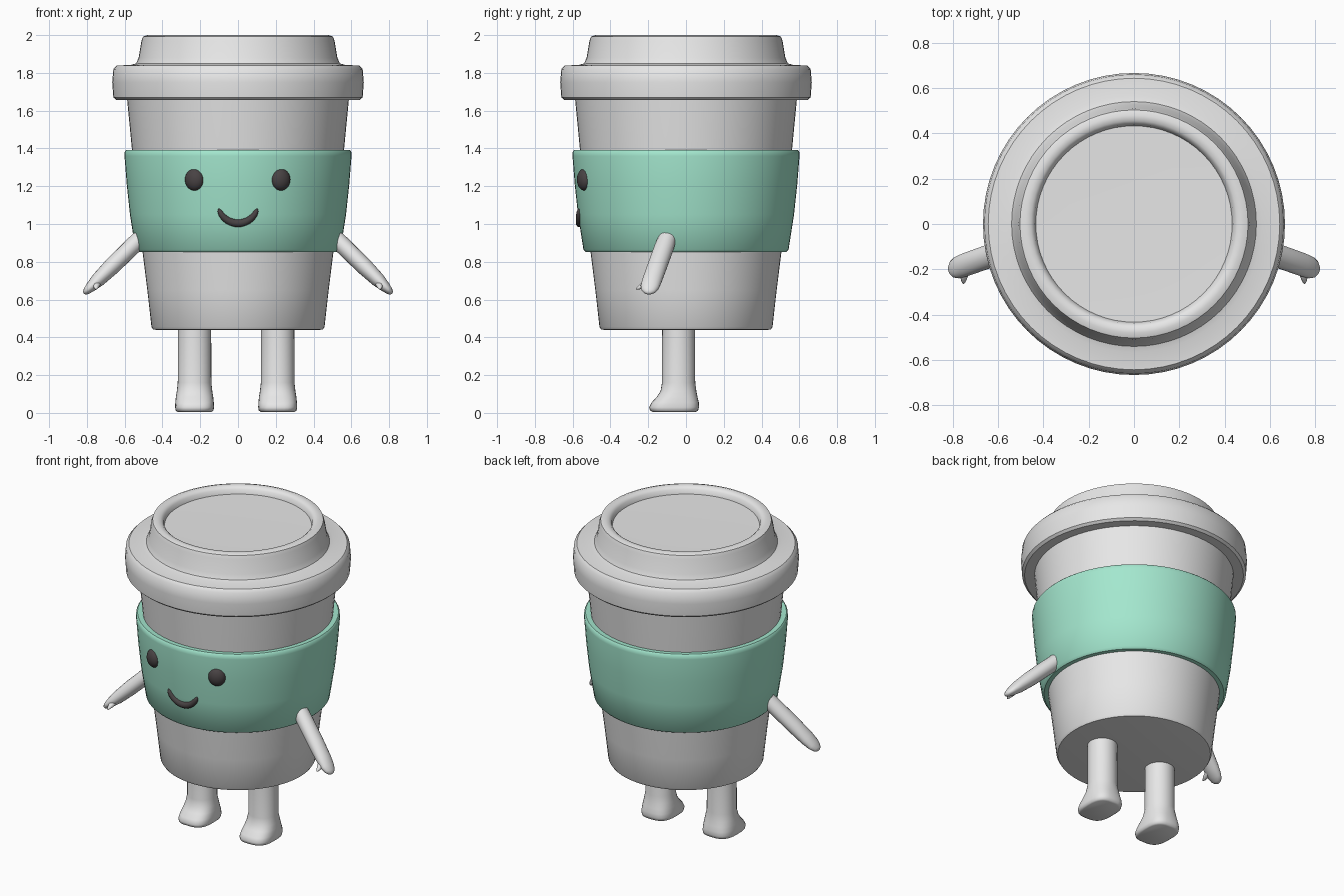
import bpy, bmesh, math
from mathutils import Vector, Matrix

if "Cube" in bpy.data.objects:
    bpy.data.objects.remove(bpy.data.objects["Cube"])


def material(name, rgb):
    m = bpy.data.materials.new(name)
    m.diffuse_color = (*rgb, 1)
    m.use_nodes = True
    m.node_tree.nodes["Principled BSDF"].inputs["Base Color"].default_value = m.diffuse_color
    return m


WHITE = material("paper_white", (0.80, 0.80, 0.80))
GREEN = material("mint_green", (0.37, 0.80, 0.62))
DARK = material("dark_brown", (0.065, 0.055, 0.057))


def loft(name, rings, mat, angle=40):
    """Skin a list of closed vertex rings and cap both ends."""
    bm = bmesh.new()
    rows = [[bm.verts.new(p) for p in r] for r in rings]
    n = len(rows[0])
    for a, b in zip(rows, rows[1:]):
        for i in range(n):
            j = (i + 1) % n
            bm.faces.new((a[i], a[j], b[j], b[i]))
    bm.faces.new(rows[0][::-1])
    bm.faces.new(rows[-1])
    bmesh.ops.recalc_face_normals(bm, faces=bm.faces)
    me = bpy.data.meshes.new(name)
    bm.to_mesh(me)
    bm.free()
    me.materials.append(mat)
    ob = bpy.data.objects.new(name, me)
    bpy.context.collection.objects.link(ob)
    bpy.ops.object.select_all(action='DESELECT')
    ob.select_set(True)
    bpy.context.view_layer.objects.active = ob
    bpy.ops.object.shade_smooth_by_angle(angle=math.radians(angle))
    return ob


def oval(c, u, v, n=64):
    """Ring of n points round c with half-axes u and v."""
    c, u, v = Vector(c), Vector(u), Vector(v)
    return [c + u * math.cos(2 * math.pi * i / n) + v * math.sin(2 * math.pi * i / n)
            for i in range(n)]


def lathe(name, profile, mat):
    return loft(name, [oval((0, 0, z), (r, 0, 0), (0, r, 0)) for r, z in profile], mat)


def tube(name, path, side, mat, n=20):
    """Sweep along (point, half width, half thickness); side is the width direction."""
    pts = [Vector(p[0]) for p in path]
    rings = []
    for i, (_, w, t) in enumerate(path):
        d = (pts[min(i + 1, len(pts) - 1)] - pts[max(i - 1, 0)]).normalized()
        s = Vector(side)
        s = (s - d * s.dot(d)).normalized()
        rings.append(oval(pts[i], s * w, d.cross(s) * t, n))
    return loft(name, rings, mat, 60)


# Cup, sleeve and lid
lathe("cup_body", [(0.435, 0.44), (0.45, 0.442), (0.458, 0.455), (0.48, 0.65),
                   (0.505, 0.85), (0.562, 1.40), (0.588, 1.67)], WHITE)
SLEEVE = [(0.50, 0.851), (0.53, 0.852), (0.543, 0.865), (0.572, 1.05), (0.589, 1.21),
          (0.601, 1.36), (0.60, 1.382), (0.592, 1.391), (0.555, 1.389)]
lathe("sleeve", SLEEVE, GREEN)
lathe("lid", [(0.57, 1.657), (0.645, 1.657), (0.66, 1.67), (0.666, 1.75), (0.66, 1.82),
              (0.643, 1.838), (0.565, 1.843), (0.54, 1.85), (0.526, 1.88), (0.511, 1.97),
              (0.503, 1.992), (0.48, 2.0), (0.455, 1.996), (0.44, 1.983), (0.433, 1.955),
              (0.30, 1.953)], WHITE)


def sleeve_radius(z):
    for (r0, z0), (r1, z1) in zip(SLEEVE, SLEEVE[1:]):
        if z0 <= z <= z1:
            return r0 + (r1 - r0) * (z - z0) / (z1 - z0)


# Legs with feet: (z, half width x, half depth y, centre y, squareness)
LEG = [(0.006, 0.090, 0.115, -0.063, 3), (0.012, 0.100, 0.127, -0.063, 3),
       (0.03, 0.103, 0.132, -0.063, 3), (0.055, 0.102, 0.125, -0.057, 2.8),
       (0.085, 0.099, 0.108, -0.047, 2.5), (0.115, 0.094, 0.095, -0.040, 2.3),
       (0.16, 0.089, 0.088, -0.039, 2), (0.50, 0.088, 0.087, -0.039, 2)]


def superoval(cx, z, a, b, cy, e, n=32):
    pts = []
    for i in range(n):
        c, s = math.cos(2 * math.pi * i / n), math.sin(2 * math.pi * i / n)
        pts.append((cx + a * math.copysign(abs(c) ** (2 / e), c),
                    cy + b * math.copysign(abs(s) ** (2 / e), s), z))
    return pts


for label, x in (("left", -0.23), ("right", 0.21)):
    loft(label + "_leg", [superoval(x, *row) for row in LEG], WHITE, 60)

# Arms with a small thumb, mirrored
for label, s in (("left", -1), ("right", 1)):
    a, b = Vector((s * 0.52, -0.10, 0.92)), Vector((s * 0.815, -0.205, 0.632))
    shape = [(0, 0.048, 0.046), (0.15, 0.052, 0.046), (0.5, 0.052, 0.045), (0.75, 0.052, 0.038),
             (0.88, 0.049, 0.028), (0.95, 0.038, 0.020), (0.985, 0.022, 0.013), (1, 0.006, 0.005)]
    tube(label + "_arm", [(a.lerp(b, t), w, h) for t, w, h in shape], (0, 1, 0), WHITE)
    tube(label + "_thumb", [((s * 0.745, -0.195, 0.69), 0.022, 0.02),
                            ((s * 0.750, -0.232, 0.672), 0.017, 0.015),
                            ((s * 0.752, -0.255, 0.660), 0.009, 0.008),
                            ((s * 0.752, -0.264, 0.655), 0.002, 0.002)], (1, 0, 0), WHITE, 12)

# Eyes: flattened balls facing outward from the sleeve
for label, x in (("left", -0.23), ("right", 0.226)):
    z = 1.235
    y = -math.sqrt((sleeve_radius(z) - 0.008) ** 2 - x * x)
    turn = Matrix.Rotation(math.atan2(x, -y), 3, 'Z')
    c = Vector((x, y, z))
    rings = []
    for i in range(17):
        t = math.pi * min(max(i / 16, 0.01), 0.99)
        r = math.sin(t)
        rings.append(oval(c + Vector((0, 0, -0.058 * math.cos(t))),
                          turn @ Vector((0.053 * r, 0, 0)), turn @ Vector((0, 0.038 * r, 0)), 28))
    loft(label + "_eye", rings, DARK, 60)

# Smile: tapered arc following the sleeve
path = []
for i in range(-14, 15):
    t = math.radians(74) * i / 14
    x, z = 0.106 * math.sin(t), 1.110 - 0.106 * math.cos(t)
    k = math.sqrt(max(0.02, 1 - (abs(i) / 14) ** 6))
    w = (0.021 - 0.005 * abs(i) / 14) * k
    path.append(((x, -math.sqrt(sleeve_radius(z) ** 2 - x * x), z), 0.018 * k, w))
tube("smile", path, (0, 1, 0), DARK, 14)
